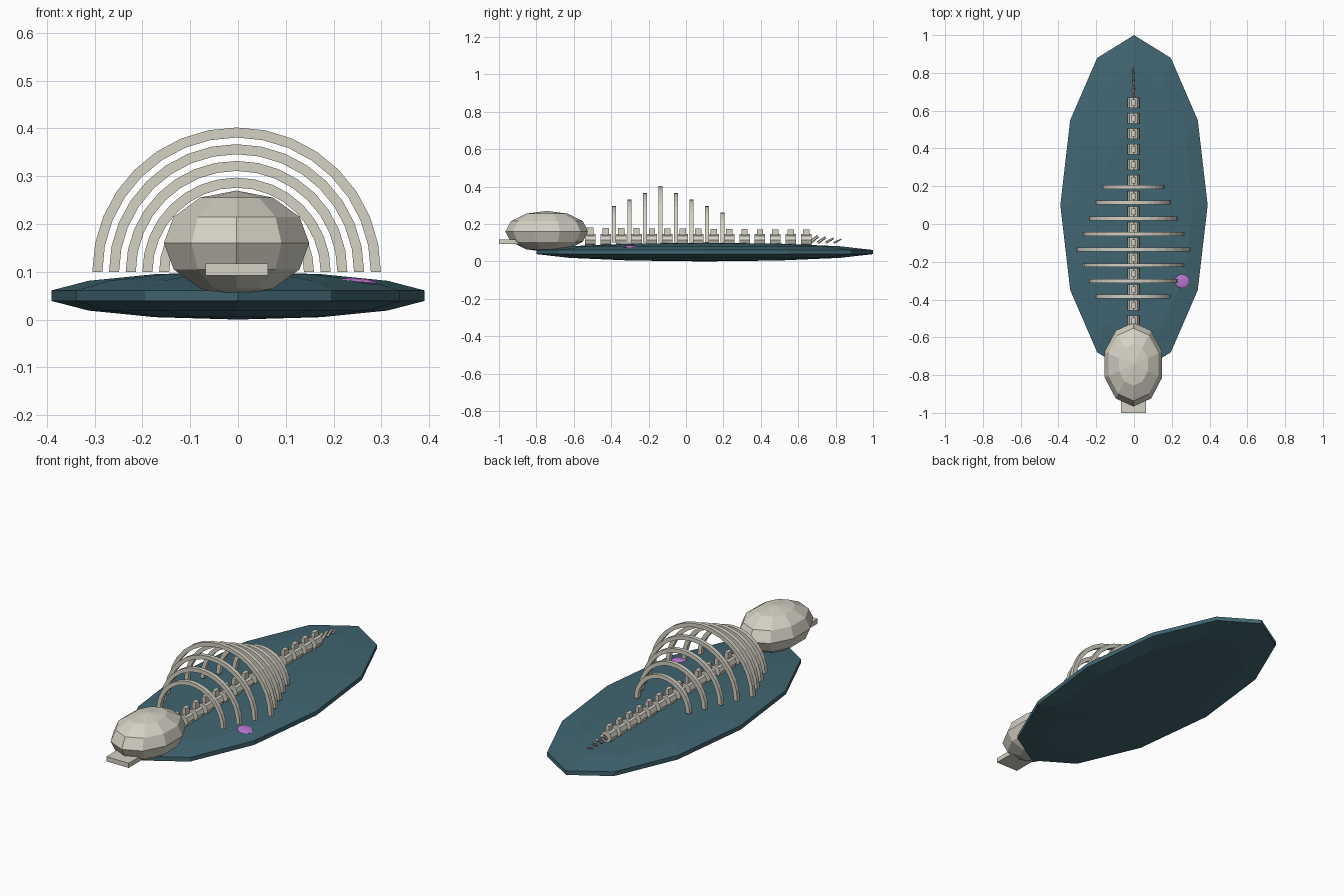
import bpy, bmesh, math
from mathutils import Matrix, Vector

if "Cube" in bpy.data.objects:
    bpy.data.objects.remove(bpy.data.objects["Cube"])


def material(name, rgb):
    m = bpy.data.materials.new(name)
    m.diffuse_color = (*rgb, 1)
    m.use_nodes = True
    m.node_tree.nodes["Principled BSDF"].inputs["Base Color"].default_value = m.diffuse_color
    return m


TEAL = material("deep_teal", (0.052, 0.132, 0.165))
BONE = material("pale_bone", (0.66, 0.635, 0.55))
PURPLE = material("soft_purple", (0.5, 0.19, 0.65))
CX = -0.003  # the skeleton sits a hair left of centre


def finish(name, bm, mat):
    bmesh.ops.recalc_face_normals(bm, faces=bm.faces[:])
    mesh = bpy.data.meshes.new(name)
    bm.to_mesh(mesh)
    bm.free()
    mesh.materials.append(mat)
    ob = bpy.data.objects.new(name, mesh)
    bpy.context.collection.objects.link(ob)
    return ob


def place(loc, scale, rot=None):
    return Matrix.Translation(loc) @ (rot or Matrix()) @ Matrix.Diagonal((*scale, 1))


def ellipsoid(name, loc, radii, segs, rings, mat, rot=None):
    bm = bmesh.new()
    bmesh.ops.create_uvsphere(bm, u_segments=segs, v_segments=rings, radius=1,
                              matrix=place(loc, radii, rot))
    return finish(name, bm, mat)


def box(name, loc, size, mat):
    bm = bmesh.new()
    bmesh.ops.create_cube(bm, size=1, matrix=place(loc, size))
    return finish(name, bm, mat)


def rod(name, loc, r1, r2, length, segs, tilt, mat):
    # cylinder along +y, tilted upward by "tilt"
    bm = bmesh.new()
    rot = Matrix.Rotation(tilt - math.pi / 2, 4, 'X')
    bmesh.ops.create_cone(bm, cap_ends=True, segments=segs, radius1=r1, radius2=r2,
                          depth=length, matrix=Matrix.Translation(loc) @ rot)
    return finish(name, bm, mat)


def rib(name, y, outer, mat, thick=0.021, steps=16):
    # square-section half hoop
    bm = bmesh.new()
    h = thick / 2
    rings = []
    for i in range(steps + 1):
        a = math.pi * i / steps
        rings.append([bm.verts.new((CX + r * math.cos(a), y + dy, 0.1 + r * math.sin(a)))
                      for r, dy in ((outer, -h), (outer, h),
                                    (outer - thick, h), (outer - thick, -h))])
    for a, b in zip(rings, rings[1:]):
        for k in range(4):
            bm.faces.new((a[k], a[(k + 1) % 4], b[(k + 1) % 4], b[k]))
    bm.faces.new(rings[0])
    bm.faces.new(rings[-1])
    return finish(name, bm, mat)


# flat oval base
ellipsoid("base_slab", (0, 0.1, 0.05), (0.4, 0.923, 0.05), 12, 7, TEAL)

# skull and jaw plate
ellipsoid("skull", (CX, -0.744, 0.16), (0.16, 0.222, 0.11), 10, 6, BONE)
box("jaw", (CX, -0.9, 0.105), (0.131, 0.2, 0.025), BONE)

# vertebrae, each with an upright process
for i in range(15):
    y = -0.512 + 0.0825 * i
    rod(f"vertebra_{i}", (CX, y, 0.115), 0.031, 0.031, 0.056, 8, 0, BONE)
    box(f"vertebra_spine_{i}", (CX, y, 0.155 - 0.0005 * i),
        (0.02, 0.034, 0.05 - 0.0005 * i), BONE)

# ribs, largest at the fourth
for i in range(8):
    rib(f"rib_{i}", -0.384 + 0.0828 * i, 0.302 - 0.035 * abs(i - 3), BONE)

# tail bones, tilted and shrinking
for i in range(4):
    rod(f"tail_bone_{i}", (CX, 0.684 + 0.042 * i, 0.118 - 0.003 * i),
        0.010 - 0.0015 * i, 0.008 - 0.0015 * i, 0.055 - 0.003 * i, 6,
        math.radians(38 - 4 * i), BONE)

# small flat purple spot on the slab
ellipsoid("purple_spot", (0.253, -0.302, 0.079), (0.041, 0.039, 0.008), 10, 6, PURPLE,
          Matrix.Rotation(math.radians(5), 4, 'Y'))
